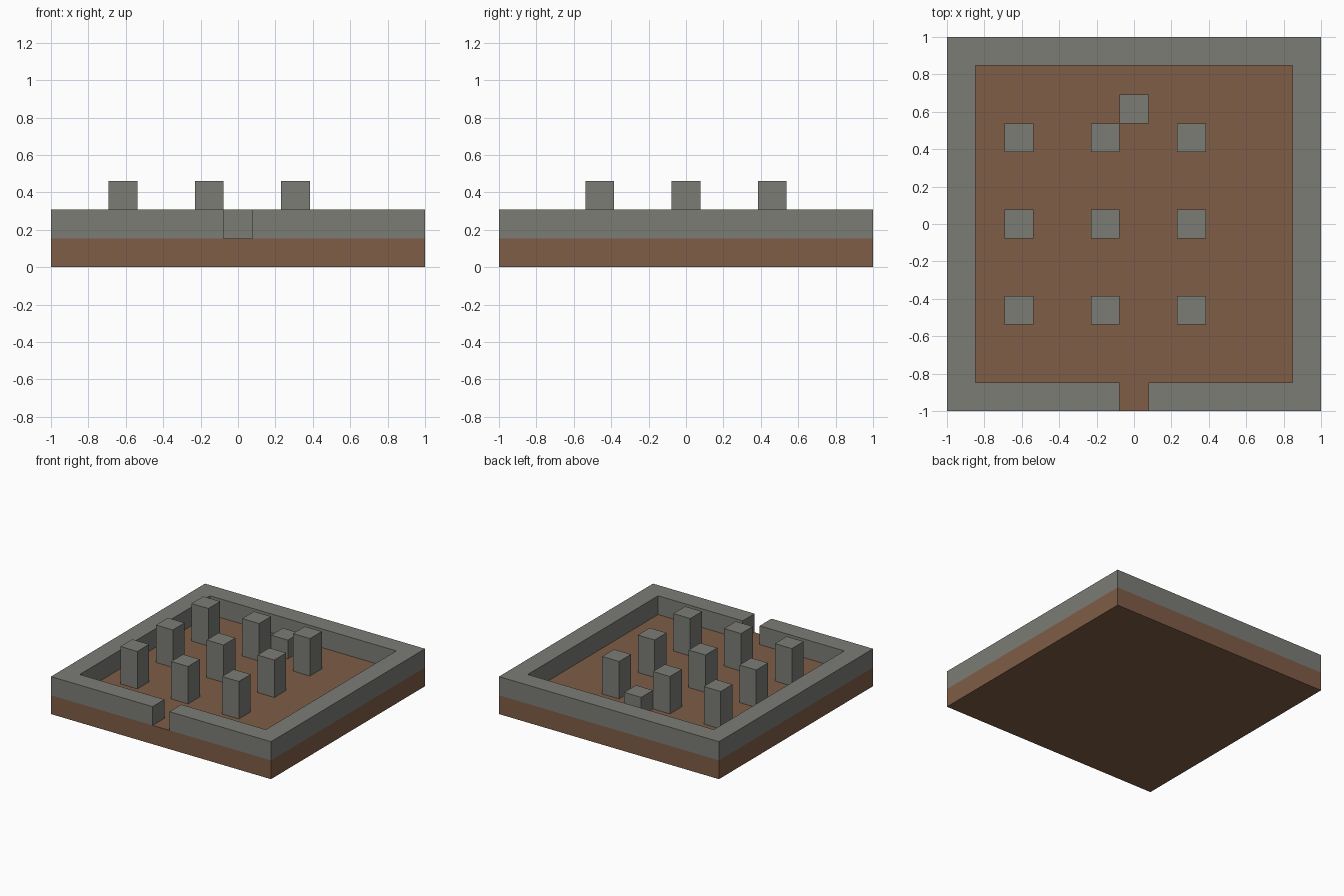
import bpy
import bmesh

cube = bpy.data.objects.get("Cube")
if cube:
    bpy.data.objects.remove(cube, do_unlink=True)

U = 2 / 13  # one block of the 13 x 13 plan


def make_material(name, color):
    mat = bpy.data.materials.new(name)
    mat.use_nodes = True
    mat.diffuse_color = color
    bsdf = next(n for n in mat.node_tree.nodes if n.type == "BSDF_PRINCIPLED")
    bsdf.inputs["Base Color"].default_value = color
    return mat


earth = make_material("earth_brown", (0.21, 0.11, 0.062, 1))
stone = make_material("stone_grey", (0.2, 0.2, 0.182, 1))


def prism(name, outline, bottom, top, mat):
    """Extrude a plan outline, given in blocks, between two heights."""
    bm = bmesh.new()
    base = bm.faces.new([bm.verts.new((x * U, y * U, bottom * U)) for x, y in outline])
    grown = bmesh.ops.extrude_face_region(bm, geom=[base], use_keep_orig=True)
    raised = [g for g in grown["geom"] if isinstance(g, bmesh.types.BMVert)]
    bmesh.ops.translate(bm, verts=raised, vec=(0, 0, (top - bottom) * U))
    bmesh.ops.recalc_face_normals(bm, faces=bm.faces)
    mesh = bpy.data.meshes.new(name)
    bm.to_mesh(mesh)
    bm.free()
    mesh.materials.append(mat)
    obj = bpy.data.objects.new(name, mesh)
    bpy.context.collection.objects.link(obj)
    return obj


def square(x, y, half):
    return [(x - half, y - half), (x + half, y - half),
            (x + half, y + half), (x - half, y + half)]


# Ground slab
prism("ground_slab", square(0, 0, 6.5), 0, 1, earth)

# Boundary wall with an entrance gap at the front
half_wall = [(0.5, -6.5), (6.5, -6.5), (6.5, 6.5)]
inner_half = [(5.5, 5.5), (5.5, -5.5), (0.5, -5.5)]
outline = half_wall + [(-x, y) for x, y in reversed(half_wall)]
outline += [(-x, y) for x, y in reversed(inner_half)] + inner_half
prism("boundary_wall", outline, 1, 2, stone)

# Grid of standing pillars
for row, y in enumerate((-3, 0, 3)):
    for col, x in enumerate((-4, -1, 2)):
        prism(f"pillar_{row + 1}_{col + 1}", square(x, y, 0.5), 1, 3, stone)

# Low block facing the entrance
prism("altar_block", square(0, 4, 0.5), 1, 2, stone)
